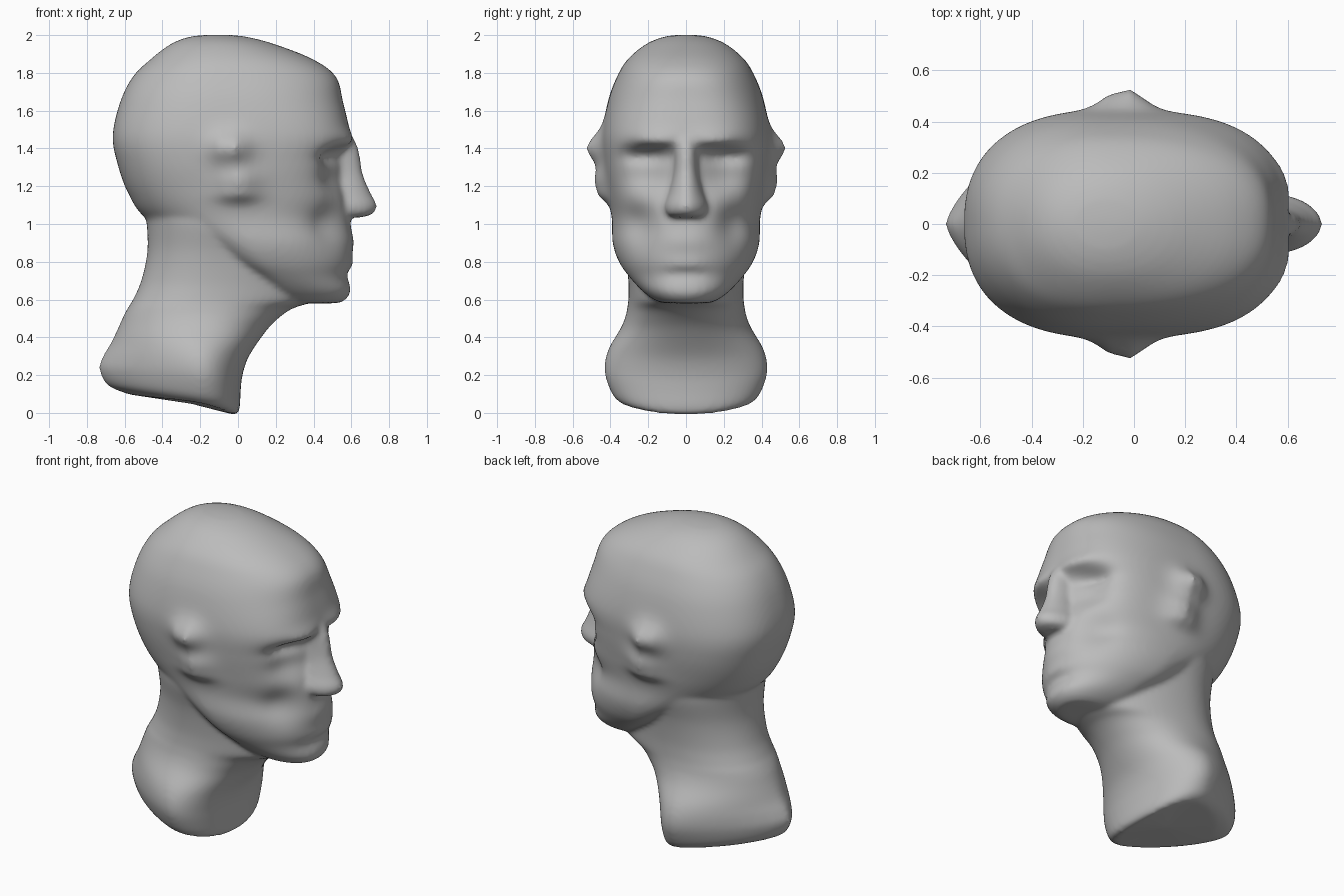
import bpy, bmesh, math
from mathutils import Vector

SEGMENTS, STEPS = 128, 9
bm = bmesh.new()


def spline(keys):
    """Smooth rows running through the key rows."""
    rows = []
    for i in range(len(keys) - 1):
        p0, p1 = keys[max(i - 1, 0)], keys[i]
        p2, p3 = keys[i + 1], keys[min(i + 2, len(keys) - 1)]
        for s in range(STEPS):
            t = s / STEPS
            rows.append([0.5 * (2 * b + (c - a) * t + (2 * a - 5 * b + 4 * c - d) * t * t
                                + (3 * b - a - 3 * c + d) * t ** 3)
                         for a, b, c, d in zip(p0, p1, p2, p3)])
    rows.append(list(keys[-1]))
    return rows


def loft(keys, shape):
    """Closed skin over slices: height, back, widest x, front, half width,
    squareness of the front and of the back."""
    rings = []
    for z, back, mid, front, width, front_n, back_n in spline(keys):
        ring = []
        for k in range(SEGMENTS):
            a = 2 * math.pi * k / SEGMENTS
            c, s = math.cos(a), math.sin(a)
            n = front_n if c > 0 else back_n
            reach = (front - mid) if c > 0 else (mid - back)
            x = mid + reach * math.copysign(abs(c) ** (2 / n), c)
            y = width * math.copysign(abs(s) ** (2 / n), s)
            ring.append(bm.verts.new(shape(Vector((x, y, z)))))
        rings.append(ring)
    for lo, hi in zip(rings, rings[1:]):
        for k in range(SEGMENTS):
            j = (k + 1) % SEGMENTS
            bm.faces.new((lo[k], lo[j], hi[j], hi[k]))
    for ring in (rings[0], rings[-1]):
        tip = bm.verts.new(sum((v.co for v in ring), Vector()) / SEGMENTS)
        for k in range(SEGMENTS):
            bm.faces.new((ring[k], ring[(k + 1) % SEGMENTS], tip))


# Relief on the head: centre, radii, push; each is mirrored across y
RELIEF = [
    ((.52, .20, 1.365), (.22, .13, .050), (-.085, 0, 0)),  # eye socket
    ((.52, .20, 1.26), (.22, .14, .10), (-.075, 0, 0)),    # below the eye
    ((.54, .15, 1.465), (.20, .13, .04), (.025, 0, -.02)), # brow ridge
    ((.44, .24, 1.00), (.18, .08, .11), (-.045, -.01, 0)), # hollow cheek
    ((.60, .02, .91), (.12, .10, .05), (.010, 0, 0)),      # upper lip
    ((.60, .02, .79), (.12, .09, .03), (.008, 0, 0)),      # lower lip
    ((.60, .02, .735), (.12, .10, .025), (-.012, 0, 0)),   # chin crease
    ((-.04, .45, 1.40), (.10, .25, .085), (0, .09, 0)),    # ear top
    ((.00, .44, 1.22), (.11, .25, .085), (0, .065, 0)),    # ear lower half
    ((.00, .42, 1.15), (.11, .25, .035), (0, .025, 0)),    # ear lobe
]


def sculpt(p):
    q = p.copy()
    for centre, radii, push in RELIEF:
        side = 1 if p.y >= 0 else -1
        d = sum(((v - c) / r) ** 2 for v, c, r in
                zip((p.x, abs(p.y), p.z), centre, radii))
        f = math.exp(-d)
        q += Vector((push[0], push[1] * side * min(1, abs(p.y) * 10), push[2])) * f
    return q


def slope_base(p):
    """Tilt and round the cut at the bottom of the neck."""
    fade = max(0, 1 - p.z / .6)
    return Vector((p.x, p.y, p.z + (-.19 * p.x + .25 * p.y ** 2) * fade))


# Cranium, face and jaw
loft([
    (.580, .30, .38, .50, .09, 2.2, 2),
    (.590, .24, .36, .555, .15, 2.2, 2),
    (.640, .13, .30, .595, .225, 2.2, 2),
    (.720, .02, .22, .585, .30, 2.1, 2),
    (.800, -.10, .14, .602, .355, 2.1, 2),
    (.900, -.26, .08, .603, .388, 2.1, 2),
    (1.03, -.487, .00, .592, .392, 2.2, 2.1),
    (1.16, -.58, -.06, .575, .41, 2.7, 2.3),
    (1.32, -.638, -.10, .575, .435, 2.9, 2.4),
    (1.47, -.663, -.10, .592, .443, 2.9, 2.4),
    (1.65, -.622, -.10, .555, .413, 2.6, 2.3),
    (1.78, -.556, -.10, .518, .365, 2.4, 2.2),
    (1.87, -.465, -.10, .40, .31, 2.3, 2.1),
    (1.95, -.36, -.10, .20, .215, 2.1, 2.1),
    (1.99, -.26, -.11, .05, .12, 2, 2),
    (2.002, -.15, -.11, -.06, .03, 2, 2),
], sculpt)

# Neck with flared shoulders, tapering to a narrow nape at the base
loft([
    (-.014, -.58, -.20, -.015, .34, 2.1, 1.5),
    (.02, -.69, -.20, .008, .385, 2.1, 1.45),
    (.12, -.735, -.20, .014, .425, 2.1, 1.4),
    (.21, -.716, -.20, .025, .43, 2.1, 1.45),
    (.31, -.672, -.20, .06, .405, 2.1, 1.6),
    (.43, -.628, -.20, .14, .345, 2.1, 1.85),
    (.50, -.603, -.19, .205, .32, 2.1, 2),
    (.555, -.578, -.18, .285, .31, 2, 2.1),
    (.60, -.555, -.17, .40, .305, 1.9, 2.1),
    (.70, -.512, -.14, .40, .305, 2, 2.1),
    (.85, -.48, -.12, .36, .325, 2.1, 2.1),
    (1.0, -.483, -.10, .20, .365, 2.1, 2.1),
    (1.1, -.50, -.10, .05, .37, 2.1, 2.1),
], slope_base)

# Nose
loft([
    (1.035, .45, .56, .655, .075, 2.2, 2),
    (1.055, .45, .56, .715, .105, 2, 2),
    (1.10, .45, .56, .735, .114, 1.8, 2),
    (1.17, .43, .54, .70, .092, 1.9, 2.2),
    (1.27, .40, .52, .66, .068, 2.2, 2.4),
    (1.40, .40, .50, .637, .065, 2.2, 2.4),
    (1.50, .40, .48, .585, .08, 2.2, 2.2),
], lambda p: p)

bmesh.ops.recalc_face_normals(bm, faces=bm.faces)
mesh = bpy.data.meshes.new("head_bust")
bm.to_mesh(mesh)
bm.free()
head = bpy.data.objects.new("head_bust", mesh)
bpy.context.collection.objects.link(head)

clay = bpy.data.materials.new("grey_clay")
clay.diffuse_color = (.5, .5, .5, 1)
mesh.materials.append(clay)
for face in mesh.polygons:
    face.use_smooth = True

# Fuse the parts into one skin and soften the joins
fuse = head.modifiers.new("fuse", 'REMESH')
fuse.mode = 'VOXEL'
fuse.voxel_size = .015
fuse.use_smooth_shade = True
soft = head.modifiers.new("soften", 'SMOOTH')
soft.factor = .5
soft.iterations = 8
